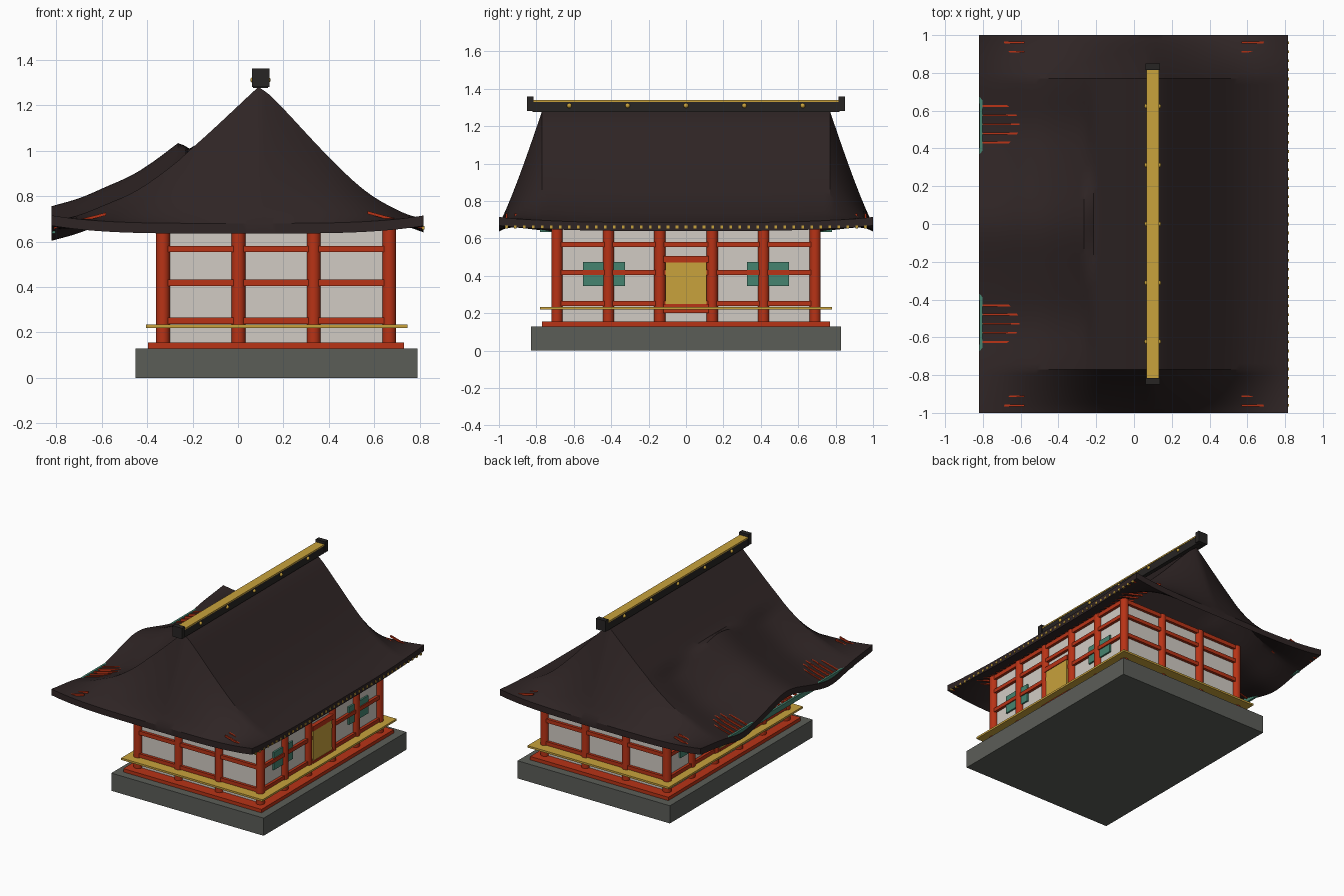
import bpy, bmesh, math

if "Cube" in bpy.data.objects:
    bpy.data.objects.remove(bpy.data.objects["Cube"])


def material(name, rgb):
    m = bpy.data.materials.new(name)
    m.diffuse_color = (*rgb, 1)
    m.use_nodes = True
    m.node_tree.nodes["Principled BSDF"].inputs["Base Color"].default_value = m.diffuse_color
    return m


ROOF = material("dark brown roof", (0.028, 0.018, 0.018))
RIDGE = material("ridge black", (0.020, 0.018, 0.017))
RED = material("vermilion", (0.48, 0.033, 0.008))
WHITE = material("plaster", (0.64, 0.60, 0.55))
GOLD = material("gold", (0.58, 0.36, 0.045))
GREEN = material("green", (0.06, 0.23, 0.16))
STONE = material("stone grey", (0.105, 0.11, 0.097))


def finish(name, bm, mat, smooth=False):
    bmesh.ops.recalc_face_normals(bm, faces=bm.faces)
    me = bpy.data.meshes.new(name)
    bm.to_mesh(me)
    bm.free()
    me.materials.append(mat)
    ob = bpy.data.objects.new(name, me)
    bpy.context.collection.objects.link(ob)
    if smooth:
        bpy.ops.object.select_all(action='DESELECT')
        ob.select_set(True)
        bpy.context.view_layer.objects.active = ob
        bpy.ops.object.shade_smooth_by_angle(angle=math.radians(30))
    return ob


def add_box(bm, x0, x1, y0, y1, z0, z1, slope=0.0):
    """Box; slope raises it along x."""
    vs = bmesh.ops.create_cube(bm, size=1)["verts"]
    for v in vs:
        x = x0 + (v.co.x + 0.5) * (x1 - x0)
        v.co = (x, y0 + (v.co.y + 0.5) * (y1 - y0),
                z0 + (v.co.z + 0.5) * (z1 - z0) + slope * (x - x0))


def boxes(name, mat, *dims):
    bm = bmesh.new()
    for d in dims:
        add_box(bm, *d)
    return finish(name, bm, mat)


# footing, sill, walls and veranda
X0, X1, Y = -0.33, 0.665, 0.69
boxes("stone_plinth", STONE, (-0.45, 0.79, -0.83, 0.83, 0, 0.13))
boxes("sill", RED, (-0.395, 0.73, -0.77, 0.77, 0.13, 0.155))
boxes("plaster_walls", WHITE, (X0, X1, -Y, Y, 0.15, 0.695))
boxes("veranda", GOLD, (-0.405, 0.745, -0.78, 0.78, 0.22, 0.234))

# round posts around the walls
post_x = [X0, 0.002, 0.333, X1]
post_y = [-0.69, -0.415, -0.14, 0.14, 0.415, 0.69]
bm = bmesh.new()
for x in post_x:
    for y in post_y:
        if x in (X0, X1) or abs(y) == 0.69:
            vs = bmesh.ops.create_cone(bm, segments=20, radius1=0.03, radius2=0.03,
                                       depth=0.55, cap_ends=True)["verts"]
            bmesh.ops.translate(bm, verts=vs, vec=(x, y, 0.415))
finish("posts", bm, RED, True)

# horizontal tie beams
bm = bmesh.new()
for z0, z1 in ((0.238, 0.265), (0.404, 0.432), (0.553, 0.58), (0.66, 0.69)):
    for y in (-Y, Y):
        add_box(bm, X0, X1, y - 0.02, y + 0.02, z0, z1)
    for x in (X0, X1):
        add_box(bm, x - 0.02, x + 0.02, -Y, Y, z0, z1)
finish("tie_beams", bm, RED)

# doors and windows on both long sides
for side, x in (("right", X1), ("left", X0)):
    s = 1 if side == "right" else -1
    a, b, c = sorted((x, x + s * 0.025)), sorted((x, x + s * 0.03)), sorted((x, x + s * 0.012))
    boxes(side + "_door", GOLD, (*a, -0.11, 0.11, 0.25, 0.47))
    boxes(side + "_door_frame", RED, (*b, -0.12, 0.12, 0.47, 0.505),
          (*b, -0.12, 0.12, 0.20, 0.25))
    boxes(side + "_windows", GREEN, (*c, 0.325, 0.55, 0.345, 0.475),
          (*c, -0.55, -0.325, 0.345, 0.475))

# curved roof: slope profile, steep hipped ends, raised corners, left canopy hump
PROFILE = [(-0.82, 0.68), (-0.7, 0.715), (-0.6, 0.757), (-0.43, 0.838), (-0.215, 1.0),
           (0.09, 1.28), (0.15, 1.235), (0.4, 0.97), (0.56, 0.82), (0.71, 0.727),
           (0.816, 0.685)]


def slope_height(x):
    for i in range(len(PROFILE) - 1):
        (xa, za), (xb, zb) = PROFILE[i], PROFILE[i + 1]
        if x <= xb + 1e-6:
            break

    def tangent(k):
        if k in (0, len(PROFILE) - 1) or k == 5:
            return (zb - za) / (xb - xa)
        p, q = PROFILE[k - 1], PROFILE[k + 1]
        return (q[1] - p[1]) / (q[0] - p[0])
    h, t = xb - xa, (x - xa) / (xb - xa)
    return ((2*t**3 - 3*t**2 + 1) * za + (t**3 - 2*t**2 + t) * h * tangent(i)
            + (3*t**2 - 2*t**3) * zb + (t**3 - t**2) * h * tangent(i + 1))


def roof_height(x, y):
    t = max(0.0, (abs(y) - 0.77) / 0.23)
    fall = max(0.0, 1 - t) ** 1.15
    z = 0.68 + 0.035 * (abs(y) * abs(x) / 0.82) ** 4 + (slope_height(x) - 0.68) * fall
    w = min(1.0, max(0.0, (-0.2 - x) / 0.07))
    w = w * w * (3 - 2 * w)
    hump = 0.075 * math.exp(-(y / 0.24) ** 2)
    dip = 0.035 * math.exp(-((abs(y) - 0.52) / 0.18) ** 2)
    return z + w * (hump - dip)


xs = [-0.82 + 0.91 * i / 36 for i in range(37)] + [0.09 + 0.726 * i / 28 for i in range(1, 29)]
half = [0.77 * i / 24 for i in range(25)] + [0.77 + 0.23 * i / 10 for i in range(1, 11)]
ys = [-v for v in reversed(half[1:])] + half
THICK = 0.045
bm = bmesh.new()
top = [[bm.verts.new((x, y, roof_height(x, y))) for y in ys] for x in xs]
low = [[bm.verts.new((x, y, roof_height(x, y) - THICK)) for y in ys] for x in xs]
nx, ny = len(xs), len(ys)
for g in (top, low):
    for i in range(nx - 1):
        for j in range(ny - 1):
            bm.faces.new((g[i][j], g[i + 1][j], g[i + 1][j + 1], g[i][j + 1]))
for j in (0, ny - 1):
    for i in range(nx - 1):
        bm.faces.new((top[i][j], top[i + 1][j], low[i + 1][j], low[i][j]))
for i in (0, nx - 1):
    for j in range(ny - 1):
        bm.faces.new((top[i][j], top[i][j + 1], low[i][j + 1], low[i][j]))
finish("roof", bm, ROOF, True)

# eave rafters, with gold tips on the right
raf, tips = bmesh.new(), bmesh.new()
for k in range(-20, 21):
    y = 0.048 * k
    add_box(raf, -0.81, -0.58, y - 0.005, y + 0.005, 0.655, 0.668, 0.26)
    add_box(raf, 0.57, 0.812, y - 0.005, y + 0.005, 0.721, 0.734, -0.27)
    add_box(tips, 0.81, 0.82, y - 0.007, y + 0.007, 0.653, 0.668)
finish("rafters", raf, RED)
finish("rafter_tips", tips, GOLD)

# green eave board along the left canopy
boxes("canopy_board", GREEN, (-0.817, -0.802, -0.78, 0.78, 0.635, 0.671))

# ridge beam, gold cap, end blocks and studs
boxes("ridge_beam", RIDGE, (0.067, 0.131, -0.82, 0.82, 1.275, 1.33))
boxes("ridge_cap", GOLD, (0.065, 0.133, -0.815, 0.815, 1.33, 1.34))
boxes("ridge_ends", RIDGE, (0.062, 0.138, -0.85, -0.815, 1.28, 1.36),
      (0.062, 0.138, 0.815, 0.85, 1.28, 1.36))
bm = bmesh.new()
for k in range(-2, 3):
    for x in (0.067, 0.131):
        vs = bmesh.ops.create_uvsphere(bm, u_segments=12, v_segments=8, radius=0.013)["verts"]
        bmesh.ops.translate(bm, verts=vs, vec=(x, 0.312 * k, 1.31))
finish("ridge_studs", bm, GOLD, True)
